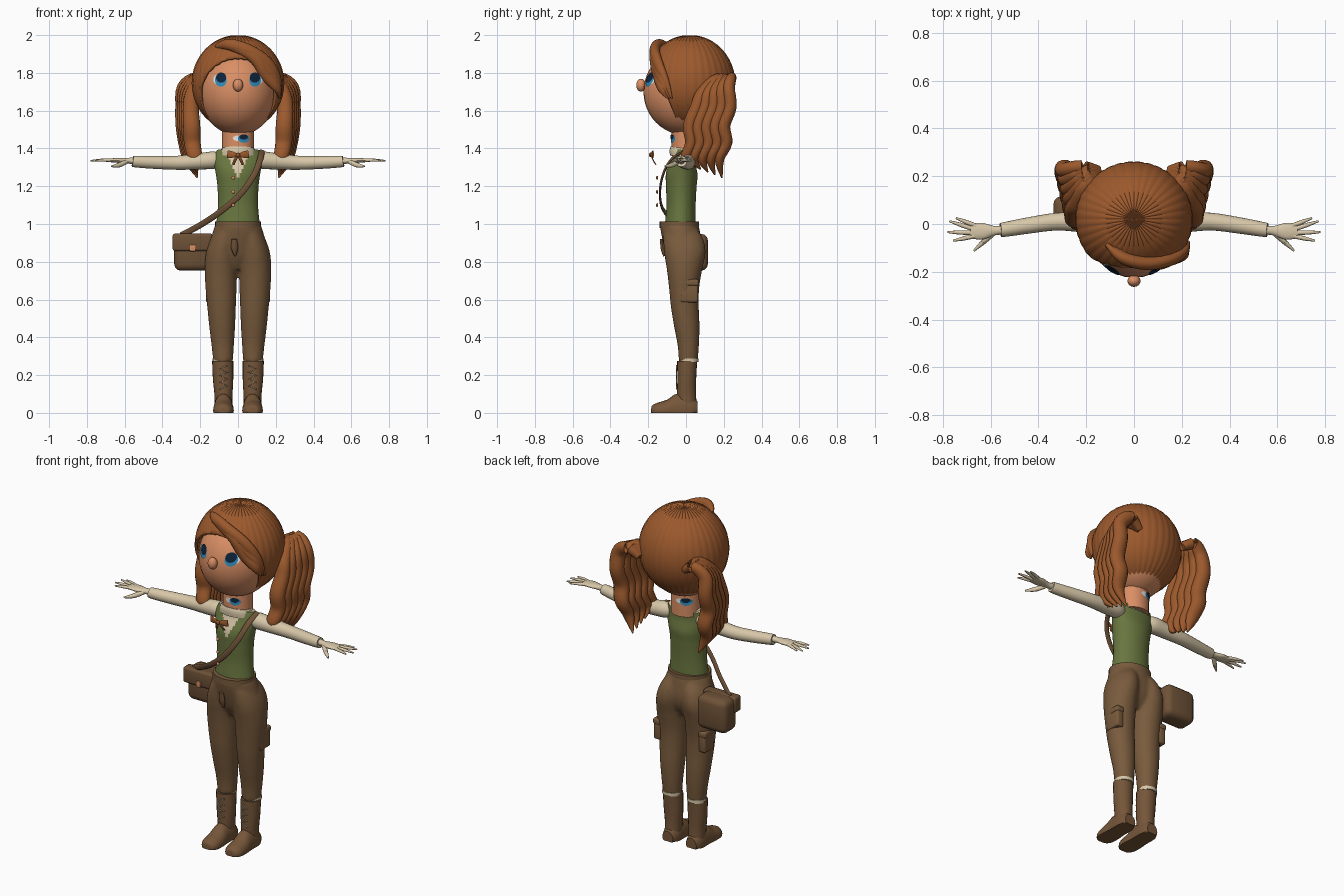
import bpy, bmesh, math
from mathutils import Vector

if "Cube" in bpy.data.objects:
    bpy.data.objects.remove(bpy.data.objects["Cube"], do_unlink=True)

X, Y, Z = Vector((1, 0, 0)), Vector((0, 1, 0)), Vector((0, 0, 1))


def material(name, *rgb):
    m = bpy.data.materials.new(name)
    m.use_nodes = True
    m.diffuse_color = (*rgb, 1)
    m.node_tree.nodes["Principled BSDF"].inputs["Base Color"].default_value = (*rgb, 1)
    return m


hair = material("auburn hair", .33, .1, .026)
skin = material("warm skin", .7, .275, .13)
green = material("olive vest", .14, .18, .05)
brown = material("brown trousers", .19, .104, .046)
leather = material("boot leather", .18, .093, .041)
satchel = material("satchel brown", .155, .083, .038)
cream = material("cream cloth", .68, .57, .39)
navy = material("dark navy", .004, .018, .045)
blue = material("eye blue", .03, .26, .5)
white = material("eye white", .8, .8, .78)


def finish(name, bm, *mats, angle=40):
    bmesh.ops.recalc_face_normals(bm, faces=bm.faces)
    mesh = bpy.data.meshes.new(name)
    bm.to_mesh(mesh)
    bm.free()
    obj = bpy.data.objects.new(name, mesh)
    bpy.context.collection.objects.link(obj)
    for m in mats:
        mesh.materials.append(m)
    bpy.ops.object.select_all(action="DESELECT")
    obj.select_set(True)
    bpy.context.view_layer.objects.active = obj
    bpy.ops.object.shade_smooth_by_angle(angle=math.radians(angle))
    return obj


def spline(pts, sub):
    """Smooth curve through the stations, whatever their dimension."""
    out = []
    for i in range(len(pts) - 1):
        a, b, c, d = (pts[max(0, min(len(pts) - 1, i + k))] for k in (-1, 0, 1, 2))
        for j in range(sub):
            t = j / sub
            out.append([q + t / 2 * (r - p + t * (2 * p - 5 * q + 4 * r - s + t * (3 * (q - r) + s - p)))
                        for p, q, r, s in zip(a, b, c, d)])
    return out + [list(pts[-1])]


def loft(name, stations, mat, ref=X, axis=None, n=20, sub=4, floor=None, rule=None, mats=()):
    """Elliptical sections (x, y, z, radius along ref, other radius) joined in a skin."""
    pts = spline(stations, sub)
    bm, rings = bmesh.new(), []
    for i, (x, y, z, a, b) in enumerate(pts):
        ahead, behind = pts[min(i + 1, len(pts) - 1)], pts[max(i - 1, 0)]
        t = axis or (Vector(ahead[:3]) - Vector(behind[:3])).normalized()
        u = (ref - t * ref.dot(t)).normalized()
        v = t.cross(u)
        ring = []
        for k in range(n):
            w = math.tau * k / n
            co = Vector((x, y, z)) + u * max(a, .001) * math.cos(w) + v * max(b, .001) * math.sin(w)
            if floor is not None:
                co.z = max(co.z, floor)
            ring.append(bm.verts.new(co))
        rings.append(ring)
    for r, q in zip(rings, rings[1:]):
        for k in range(n):
            bm.faces.new((r[k], r[(k + 1) % n], q[(k + 1) % n], q[k]))
    bm.faces.new(rings[0])
    bm.faces.new(rings[-1])
    if rule:
        for f in bm.faces:
            f.material_index = rule(f.calc_center_median())
    return finish(name, bm, mat, *mats)


def ball(name, centre, radii, mat, seg=32, ridges=0, cut=None):
    bm = bmesh.new()
    bmesh.ops.create_uvsphere(bm, u_segments=seg, v_segments=24, radius=1)
    for v in bm.verts:
        groove = .009 * (1 - abs(math.sin(ridges / 2 * math.atan2(v.co.y, v.co.x)))) if ridges else 0
        v.co = Vector(centre) + Vector(c * r for c, r in zip(v.co * (1 - groove), radii))
    if cut:
        bmesh.ops.bisect_plane(bm, geom=bm.verts[:] + bm.edges[:] + bm.faces[:],
                               plane_co=cut[0], plane_no=cut[1], clear_outer=True)
    return finish(name, bm, mat, angle=30)


def box(name, centre, size, mat, bevel=.01):
    bm = bmesh.new()
    bmesh.ops.create_cube(bm, size=1)
    for v in bm.verts:
        v.co = Vector(centre) + Vector(c * s for c, s in zip(v.co, size))
    bmesh.ops.bevel(bm, geom=bm.edges[:], offset=bevel, segments=3, profile=.5, affect="EDGES")
    return finish(name, bm, mat)


def patch(name, x, z, rx, rz, mat, body, lift, side=-1):
    """Thin painted disc that hugs an ellipsoid (centre, radii)."""
    c, r = body
    bm = bmesh.new()
    bmesh.ops.create_circle(bm, cap_ends=True, cap_tris=True, segments=24, radius=1)
    for v in bm.verts:
        px, pz = x + v.co.x * rx, z + v.co.y * rz
        depth = math.sqrt(max(0, 1 - ((px - c[0]) / r[0]) ** 2 - ((pz - c[2]) / r[2]) ** 2))
        v.co = (px, c[1] + side * (r[1] * depth + lift), pz)
    return finish(name, bm, mat)


# Head, face and neck
face = ((0, 0, 1.7), (.205, .225, .23))
ball("head", *face, skin)
ball("nose", (0, -.238, 1.735), (.027, .025, .034), skin)
neck = ((0, 0, 1.44), (.084, .076, 1))
loft("neck", [(0, 0, z, .084, .076) for z in (1.36, 1.45, 1.54)], skin)
for side, x in ((-1, .03), (1, -.045)):
    patch("neck_white", x - side * -.035, 1.454, .022, .014, white, neck, .002, side)
    patch("neck_blue", x, 1.452, .03, .022, blue, neck, .004, side)
    patch("neck_pupil", x, 1.461, .022, .014, navy, neck, .006, side)
for s in (-1, 1):
    patch("eye_white", s * .114, 1.765, .016, .024, white, face, .002)
    patch("eye_iris", s * .091, 1.762, .031, .035, blue, face, .004)
    patch("eye_pupil", s * .089, 1.775, .027, .027, navy, face, .006)

# Hair cap, open along a slanted plane around the face
cap = ball("hair_cap", (0, .02, 1.745), (.246, .242, .256), hair, seg=216, ridges=36,
           cut=((0, -.02, 1.48), (0, -1, -.41)))
shell = cap.modifiers.new("thickness", "SOLIDIFY")
shell.thickness, shell.offset = .015, -1

# Swept fringe
for k in range(3):
    d = k * .022
    loft("fringe_lock", [(-.115 + d, -.085 - d / 3, 1.94, .012, .008), (-.05 + d, -.14 - d / 3, 1.95 - d / 3, .03, .025),
                         (.05 + d, -.165, 1.92 - d, .034, .028), (.15, -.15, 1.855 - d * 1.5, .034, .026),
                         (.208, -.115 - d / 3, 1.765 - d, .026, .02), (.23 - d / 4, -.075 - d / 2, 1.665, .004, .004)],
         hair, ref=Z, n=14)

# Wavy side tails, a fan of strands each
for s in (-1, 1):
    for k in range(5):
        t = k / 4
        wave = .013
        path = [(.15, .225, 1.73, .02, .02), (.22 - .02 * t, .238 - .07 * t, 1.77, .034, .028),
                (.282 - .045 * t, .225 - .14 * t, 1.72 - .03 * t, .042, .034),
                (.29 - .04 * t, .22 - .175 * t + wave, 1.62, .042, .036),
                (.285 - .04 * t, .212 - .18 * t - wave, 1.52, .045, .036),
                (.272 - .03 * t, .2 - .185 * t + wave, 1.43, .044, .033),
                (.255 - .03 * t, .19 - .18 * t - wave, 1.345, .036, .026),
                (.215, .19 - .15 * t, 1.245 + .06 * t, .004, .004)]
        loft("tail_strand", [(s * p[0], *p[1:]) for p in path], hair, ref=X, n=14)

# Vest with a shirt opening, collar, bow and buttons
loft("vest", [(0, -.03, .99, .116, .082), (0, -.026, 1.1, .106, .077), (0, -.025, 1.2, .109, .081),
              (0, -.022, 1.27, .118, .083), (0, -.014, 1.34, .13, .062), (0, -.006, 1.39, .112, .056)],
     green, n=80, sub=10, mats=[cream],
     rule=lambda c: int(c.y < 0 and abs(c.x) < (c.z - 1.24) * .45))
loft("collar", [(0, -.015, 1.36, .1, .07), (0, -.014, 1.385, .095, .073), (0, -.012, 1.4, .086, .07)], cream)
for s in (-1, 1):
    loft("bow_loop", [(0, -.186, 1.365, .006, .004), (s * .03, -.18, 1.367, .017, .005),
                      (s * .056, -.174, 1.37, .02, .004)], hair, ref=Z, n=10)
    loft("bow_tail", [(0, -.185, 1.365, .005, .003), (s * .015, -.175, 1.34, .008, .003),
                      (s * .025, -.16, 1.315, .007, .003)], hair, n=10)
ball("bow_knot", (0, -.188, 1.366), (.011, .008, .012), hair, seg=16)
for z in (1.1, 1.17, 1.245):
    ball("button", (-.025, -.153, z), (.009, .006, .01), skin, seg=16)

# Sleeves and hands
fingers = [((.655, -.01), (.745, .025)), ((.67, -.022), (.772, .012)),
           ((.67, -.037), (.78, -.034)), ((.665, -.05), (.757, -.07))]
for s in (-1, 1):
    loft("sleeve", [(s * x, y, z, r, r) for x, y, z, r in
                    ((.095, -.003, 1.338, .036), (.13, .002, 1.338, .046), (.2, .006, 1.332, .043),
                     (.32, .01, 1.324, .037), (.44, -.006, 1.326, .034), (.535, -.022, 1.33, .031),
                     (.558, -.025, 1.332, .029))], cream, ref=Y)
    loft("hand", [(s * .54, -.024, 1.335, .019, .019), (s * .585, -.028, 1.335, .02, .015),
                  (s * .635, -.03, 1.337, .035, .013), (s * .685, -.03, 1.337, .03, .009)], cream, ref=Y)
    for (x, y), (u, v) in fingers:
        loft("finger", [(s * x, y, 1.337, .009, .009), (s * (x + u) / 2, (y + v) / 2, 1.338, .009, .008),
                        (s * u, v, 1.335, .004, .004)], cream, ref=Y, n=10)
    loft("thumb", [(s * .59, -.04, 1.33, .012, .012), (s * .63, -.075, 1.312, .011, .013),
                   (s * .67, -.112, 1.305, .004, .004)], cream, ref=Y, n=10)

# Trousers, hips and legs blended into one skin
cloth = [loft("hips", [(0, -.01, .76, .06, .05), (0, -.01, .82, .13, .085), (0, -.015, .88, .152, .1),
                       (0, -.028, .95, .136, .104), (0, -.036, 1.0, .119, .102)], brown, axis=Z, n=32)]
leg = [(.079, .012, .27, .052, .05), (.081, .012, .36, .06, .057), (.084, .004, .46, .069, .068),
       (.087, -.006, .56, .076, .074), (.09, -.01, .66, .082, .08), (.091, -.008, .76, .086, .094),
       (.085, -.006, .85, .084, .11), (.072, -.014, .92, .073, .106), (.056, -.028, .97, .058, .09)]
for s in (-1, 1):
    cloth.append(loft("trouser_leg", [(s * p[0], *p[1:]) for p in leg], brown, axis=Z, n=28))
for part in cloth:
    part.select_set(True)
bpy.context.view_layer.objects.active = cloth[0]
bpy.ops.object.join()
trousers = cloth[0]
trousers.name = "trousers"
blend = trousers.modifiers.new("blend", "REMESH")
blend.mode, blend.voxel_size, blend.use_smooth_shade = "VOXEL", .009, True
trousers.modifiers.new("soften", "SMOOTH").iterations = 8
loft("waistband", [(0, -.035, z, .121, .104) for z in (.978, 1.0, 1.012)], brown, axis=Z, n=32)
loft("fly", [(-.02, -.128, .92, .014, .01), (-.018, -.122, .87, .018, .012), (-.015, -.115, .83, .004, .006)],
     satchel, n=12)

# Thigh pockets, boots, cuffs and laces
for s in (-1, 1):
    box("thigh_pocket", (s * .147, .018, .64), (.045, .092, .11), brown)
    box("pocket_flap", (s * .148, .018, .69), (.05, .098, .035), brown)
    loft("boot_shaft", [(s * x, y, z, a, b) for x, y, z, a, b in
                        ((.077, .008, .03, .046, .05), (.077, .003, .1, .048, .05),
                         (.079, .004, .18, .054, .05), (.081, .006, .275, .056, .053))], leather, axis=Z)
    loft("boot_foot", [(s * .077, y, z, a, b) for y, z, a, b in
                       ((.062, .02, .034, .04), (.02, .02, .05, .075), (-.05, .018, .051, .083),
                        (-.1, .012, .055, .058), (-.15, .01, .052, .044), (-.178, .01, .035, .03),
                        (-.184, .01, .02, .014))],
         leather, axis=-Y, floor=0)
    loft("boot_cuff", [(s * .081, .016, z, .053, .05) for z in (.27, .282, .289)], cream, axis=Z)
    loft("boot_lace", [(s * (.076 + .022 * (-1) ** k), -.05, .125 + .018 * k, .003, .003) for k in range(8)],
         cream, n=6, sub=1)

# Satchel and shoulder strap
box("satchel_body", (-.24, .055, .85), (.195, .122, .195), satchel, .035)
box("satchel_flap", (-.24, .005, .903), (.212, .06, .092), satchel, .012)
box("satchel_buckle", (-.24, -.027, .873), (.03, .009, .036), skin, .003)
loft("strap", [(.125, .0, 1.388, .006, .016), (.118, -.075, 1.345, .006, .016), (.085, -.122, 1.26, .006, .016),
               (.015, -.138, 1.16, .006, .016), (-.08, -.12, 1.075, .006, .016), (-.19, -.05, 1.0, .006, .016),
               (-.3, .015, .94, .006, .016)], satchel, ref=Y, n=12, sub=6)
